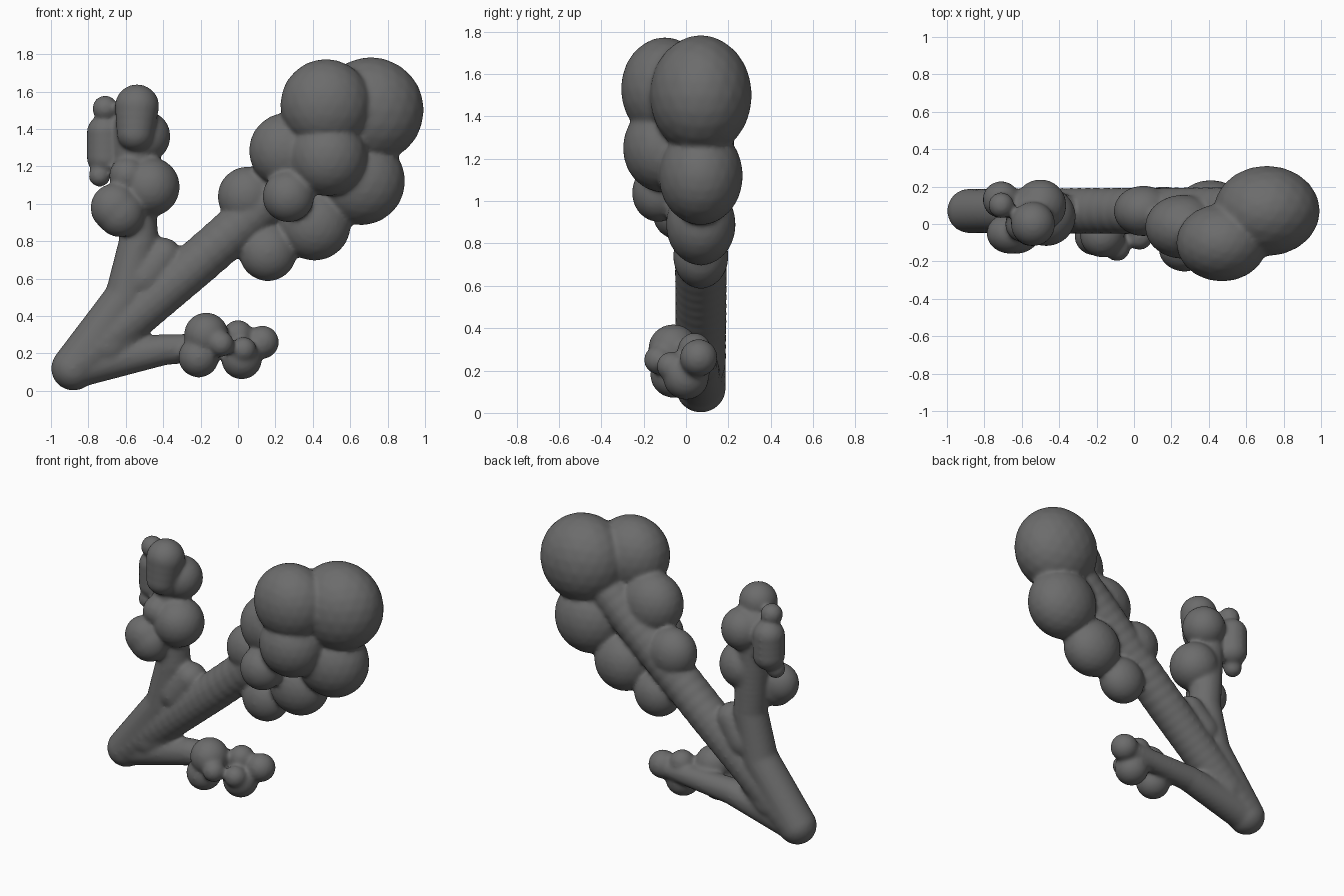
import bpy, bmesh
from mathutils import Matrix, Vector

if "Cube" in bpy.data.objects:
    bpy.data.objects.remove(bpy.data.objects["Cube"], do_unlink=True)

grey = bpy.data.materials.new("dark grey")
grey.use_nodes = True
grey.diffuse_color = (.15, .15, .15, 1)
grey.node_tree.nodes["Principled BSDF"].inputs["Base Color"].default_value = grey.diffuse_color

bm = bmesh.new()
MIDDLE = .07  # depth of the plane the stems lie in


def lobe(center, radius, depth=1):
    """Round lobe, its depth scaled along y."""
    scale = Matrix.Diagonal((radius, radius * depth, radius, 1))
    matrix = Matrix.Translation(center) @ scale
    bmesh.ops.create_icosphere(bm, subdivisions=3, radius=1, matrix=matrix)


def lobe_row(start, end, first_radius, last_radius, count, depth=1, sag=0):
    """Evenly spaced lobes whose radius changes steadily from start to end."""
    for i in range(count):
        t = i / (count - 1)
        center = Vector(start).lerp(Vector(end), t)
        center.z -= sag * t * (1 - t) * 4
        lobe(center, first_radius + (last_radius - first_radius) * t, depth)


def stem(first_radius, last_radius, *path):
    """Tapered round-ended stem along (x, z) points in the middle plane."""
    points = [Vector((x, MIDDLE, z)) for x, z in path]
    legs = len(points) - 1
    step = (last_radius - first_radius) / legs
    for i in range(legs):
        radius = first_radius + step * i
        lobe_row(points[i], points[i + 1], radius, radius + step, count=16)


# Three stems from one foot
foot = (-.88, .12)
stem(.12, .13, foot, (-.2, .7), (.6, 1.4))
stem(.12, .1, foot, (-.6, .5), (-.53, .8), (-.57, 1.4))
stem(.11, .06, foot, (-.4, .22), (.13, .25))

# Webs in the forks
stem(.12, .1, (-.5, .6), (-.4, .72))
stem(.12, .09, (-.7, .24), (-.57, .32))

# Big head: lower, upper and front rows, then the end lobe
flat = .85
lobe_row((.16, MIDDLE, .74), (.66, MIDDLE, 1.12), .155, .235, count=3, depth=flat, sag=.04)
lobe_row((.05, MIDDLE, 1.04), (.47, -.1, 1.53), .16, .245, count=3, depth=flat)
lobe_row((.27, -.13, 1.04), (.48, -.11, 1.25), .14, .21, count=2, depth=.9)
lobe((.71, MIDDLE, 1.5), .285, flat)

# Upright cluster: inner pair, front tip, outer finger, low front lobe
lobe_row((-.47, .04, 1.09), (-.5, .1, 1.36), .16, .14, count=2)
lobe_row((-.55, -.02, 1.38), (-.54, 0, 1.52), .1, .12, count=4)
lobe_row((-.71, .13, 1.25), (-.71, .13, 1.38), .1, .1, count=4)
lobe((-.71, .1, 1.51), .07)
lobe((-.74, .1, 1.15), .06)
lobe((-.59, 0, 1.15), .1)
lobe_row((-.66, -.05, .98), (-.63, -.05, .95), .13, .13, count=2, depth=flat)

# Low cluster: big front pair, small front pair, end lobes
lobe_row((-.21, -.06, .18), (-.17, -.06, .3), .11, .12, count=2)
lobe_row((-.09, -.13, .25), (.03, -.07, .22), .07, .07, count=2)
lobe((.02, 0, .17), .11)
lobe((0, .04, .3), .08)
lobe((.13, .06, .26), .09)

mesh = bpy.data.meshes.new("branching_growth")
bm.to_mesh(mesh)
bm.free()
mesh.materials.append(grey)
growth = bpy.data.objects.new("branching_growth", mesh)
bpy.context.collection.objects.link(growth)

# Fuse all parts into one skin and soften the joints
remesh = growth.modifiers.new("Fuse", "REMESH")
remesh.mode = "VOXEL"
remesh.voxel_size = .012
remesh.use_smooth_shade = True
soften = growth.modifiers.new("Soften", "SMOOTH")
soften.factor = .5
soften.iterations = 12
